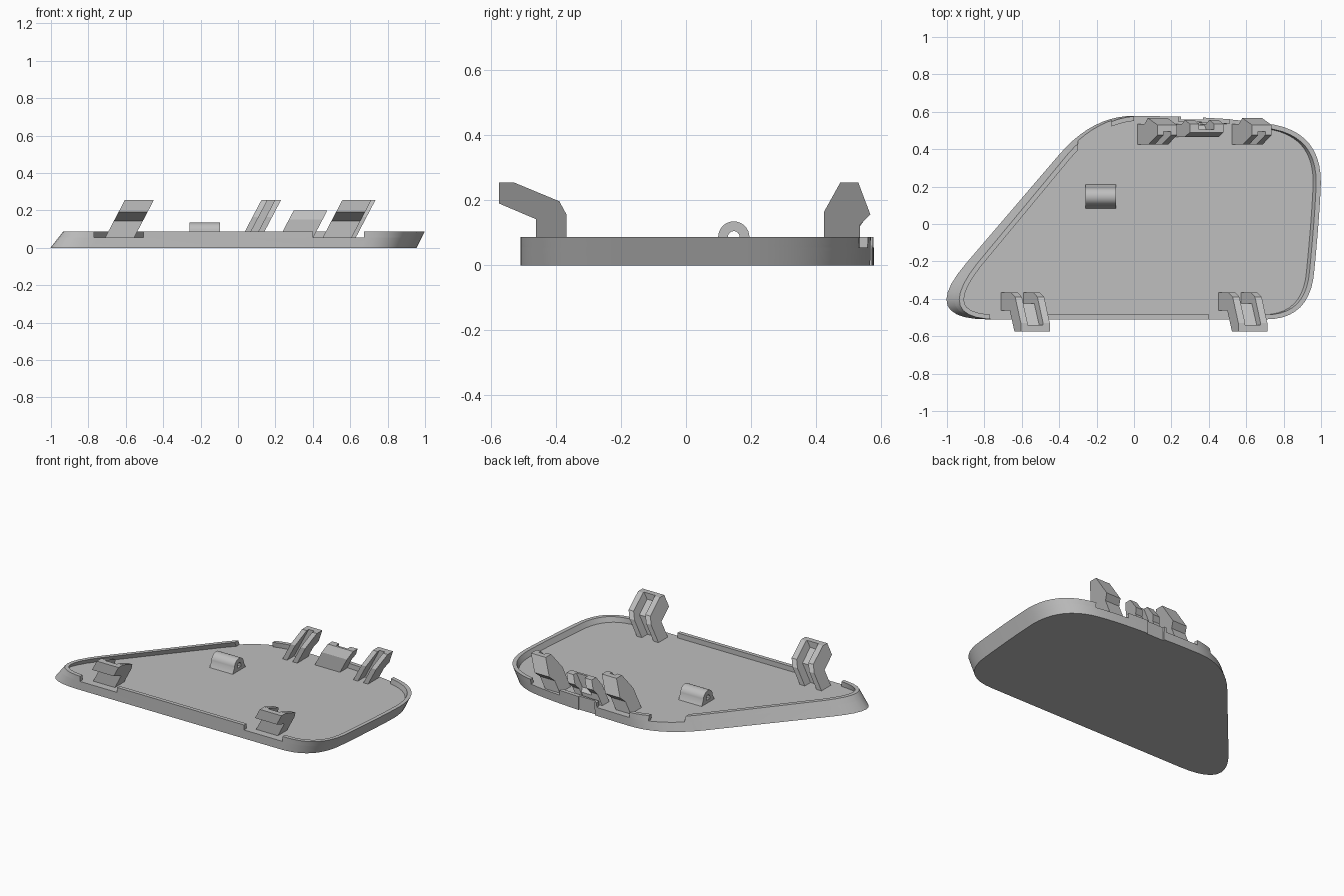
import bpy, bmesh, math
from mathutils import Vector

cube = bpy.data.objects.get("Cube")
if cube:
    bpy.data.objects.remove(cube, do_unlink=True)

FLOOR, RIM_TOP, LEAN = 0.055, 0.087, 0.525

grey = bpy.data.materials.new("light_grey_plastic")
grey.use_nodes = True
colour = (0.52, 0.52, 0.52, 1)
grey.diffuse_color = colour
grey.node_tree.nodes["Principled BSDF"].inputs["Base Color"].default_value = colour


def finish(name, bm, smooth=False):
    bmesh.ops.recalc_face_normals(bm, faces=bm.faces)
    mesh = bpy.data.meshes.new(name)
    bm.to_mesh(mesh)
    bm.free()
    ob = bpy.data.objects.new(name, mesh)
    bpy.context.collection.objects.link(ob)
    mesh.materials.append(grey)
    if smooth:
        bpy.ops.object.select_all(action="DESELECT")
        ob.select_set(True)
        bpy.context.view_layer.objects.active = ob
        bpy.ops.object.shade_smooth_by_angle(angle=math.radians(30))
    return ob


# Cover outline: rounded corners as (start, control, end) curves
CORNERS = [
    ((0.66, -0.51), (0.90, -0.51), (0.92, -0.25)),
    ((0.92, -0.25), (0.95, 0.06), (0.955, 0.22)),
    ((0.955, 0.22), (0.957, 0.48), (0.71, 0.53)),
    ((0.71, 0.53), (0.5, 0.572), (0, 0.578)),
    ((0, 0.578), (-0.22, 0.58), (-0.4, 0.371)),
    ((-0.9, -0.213), (-1.154, -0.51), (-0.78, -0.51)),
]


def outline(z, inset=0.0):
    pts = []
    for corner in CORNERS:
        a, b, c = map(Vector, corner)
        for i in range(11):
            t = i / 10
            p = a * (1 - t) ** 2 + b * 2 * t * (1 - t) + c * t * t
            if not pts or (p - pts[-1]).length > 1e-5:
                pts.append(p)
    # lean the wall sideways, more strongly at the narrow corner
    rise = z / RIM_TOP
    pts = [Vector((p.x + rise * (0.044 + 0.08 * max(0, -0.7 - p.x)), p.y)) for p in pts]
    out = []
    for i, p in enumerate(pts):
        d = (pts[(i + 1) % len(pts)] - p).normalized() + (p - pts[i - 1]).normalized()
        d.normalize()
        q = p + Vector((-d.y, d.x)) * inset
        out.append((q.x, q.y, z))
    return out


def bridge(bm, a, b):
    for i in range(len(a)):
        j = (i + 1) % len(a)
        bm.faces.new((a[i], a[j], b[j], b[i]))


def verts(bm, pts):
    return [bm.verts.new(p) for p in pts]


# Cover panel
bm = bmesh.new()
low, high = verts(bm, outline(0)), verts(bm, outline(FLOOR))
bridge(bm, low, high)
bm.faces.new(low)
bm.faces.new(high)
panel = finish("cover_panel", bm, True)

# Raised rim
bm = bmesh.new()
rings = [verts(bm, outline(z, s)) for z, s in
         ((FLOOR, 0), (RIM_TOP, 0), (RIM_TOP, 0.025), (FLOOR, 0.025))]
for i in range(4):
    bridge(bm, rings[i], rings[(i + 1) % 4])
rim = finish("rim", bm, True)


# Gaps in the rim and a shallow recess in the back wall
def cut(targets, x0, x1, y0, y1, z0):
    bm = bmesh.new()
    bmesh.ops.create_cube(bm, size=1)
    for v in bm.verts:
        v.co = (x1 if v.co.x > 0 else x0, y1 if v.co.y > 0 else y0,
                0.2 if v.co.z > 0 else z0)
    cutter = finish("gap_cutter", bm)
    cutter.hide_render = True
    cutter.hide_viewport = True
    for ob in targets:
        mod = ob.modifiers.new("gap", "BOOLEAN")
        mod.operation = "DIFFERENCE"
        mod.solver = "EXACT"
        mod.object = cutter


for x0, x1 in ((-0.77, -0.505), (0.4, 0.675)):
    cut([rim], x0, x1, -0.6, -0.4, 0.03)
for x0, x1 in ((-0.3, -0.12), (0.0, 0.235), (0.51, 0.735)):
    cut([rim], x0, x1, 0.38, 0.65, 0.03)
cut([rim, panel], 0.25, 0.37, 0.56, 0.65, -0.1)


# Leaning prism from a side profile of (y, z) points
def prism(bm, profile, x0, x1, lean=LEAN):
    a, b = [verts(bm, [(x + lean * (z - FLOOR), y, z) for y, z in profile])
            for x in (x0, x1)]
    bridge(bm, a, b)
    bm.faces.new(a)
    bm.faces.new(b)


def clip(name, cheek, web, x0, x1, thick):
    bm = bmesh.new()
    prism(bm, cheek, x0, x0 + thick)
    prism(bm, web, x0 + thick, x1 - thick)
    prism(bm, cheek, x1 - thick, x1)
    return finish(name, bm)


# Front hooks: bent arms with a groove along the back
F = FLOOR
hook_cheek = [(-0.462, F), (-0.462, 0.142), (-0.575, 0.19), (-0.575, 0.255),
              (-0.53, 0.255), (-0.39, 0.197), (-0.367, 0.155), (-0.367, F)]
hook_web = [(-0.462, F), (-0.462, 0.142), (-0.575, 0.19), (-0.575, 0.255),
            (-0.54, 0.255), (-0.54, 0.215), (-0.425, 0.165), (-0.425, F)]
for side, x in (("right", -0.71), ("left", 0.453)):
    clip("front_hook_" + side, hook_cheek, hook_web, x, x + 0.155, 0.036)

# Back snap clips: nose on the outside, groove on the inside
snap_cheek = [(0.425, F), (0.425, 0.165), (0.475, 0.255), (0.53, 0.255),
              (0.567, 0.157), (0.535, 0.125), (0.535, F)]
snap_web = [(0.495, F), (0.495, 0.255), (0.53, 0.255),
            (0.567, 0.157), (0.535, 0.125), (0.535, F)]
for side, x in (("right", 0.02), ("left", 0.525)):
    clip("back_snap_" + side, snap_cheek, snap_web, x, x + 0.105, 0.033)

# Middle latch between the snap clips
latch_cheek = [(0.465, F), (0.465, 0.15), (0.49, 0.2), (0.535, 0.2),
               (0.557, 0.15), (0.535, 0.12), (0.535, F)]
latch_web = [(0.465, F), (0.465, 0.15), (0.49, 0.2), (0.505, 0.2),
             (0.505, 0.12), (0.53, 0.1), (0.53, F)]
clip("back_latch", latch_cheek, latch_web, 0.222, 0.402, 0.05)

# Arched loop on the floor, with a round hole through it
STEPS = 16
cy, cz = 0.147, RIM_TOP
arch = []
hole = []
for i in range(STEPS + 1):
    a = math.pi * i / STEPS
    arch.append((cy + 0.048 * math.cos(a), cz + 0.048 * math.sin(a)))
    hole.append((cy + 0.018 * math.cos(a), cz + 0.018 * math.sin(a)))
arch = [(cy + 0.065, F)] + arch + [(cy - 0.065, F)]
hole = [(cy + 0.018, 0.075)] + hole + [(cy - 0.018, 0.075)]
bm = bmesh.new()
ends = []
for x in (-0.26, -0.095):
    outer = verts(bm, [(x, y, z) for y, z in arch])
    inner = verts(bm, [(x, y, z) for y, z in hole])
    bridge(bm, outer, inner)
    ends.append((outer, inner))
for a, b in zip(*ends):
    bridge(bm, a, b)
finish("floor_loop", bm, True)
